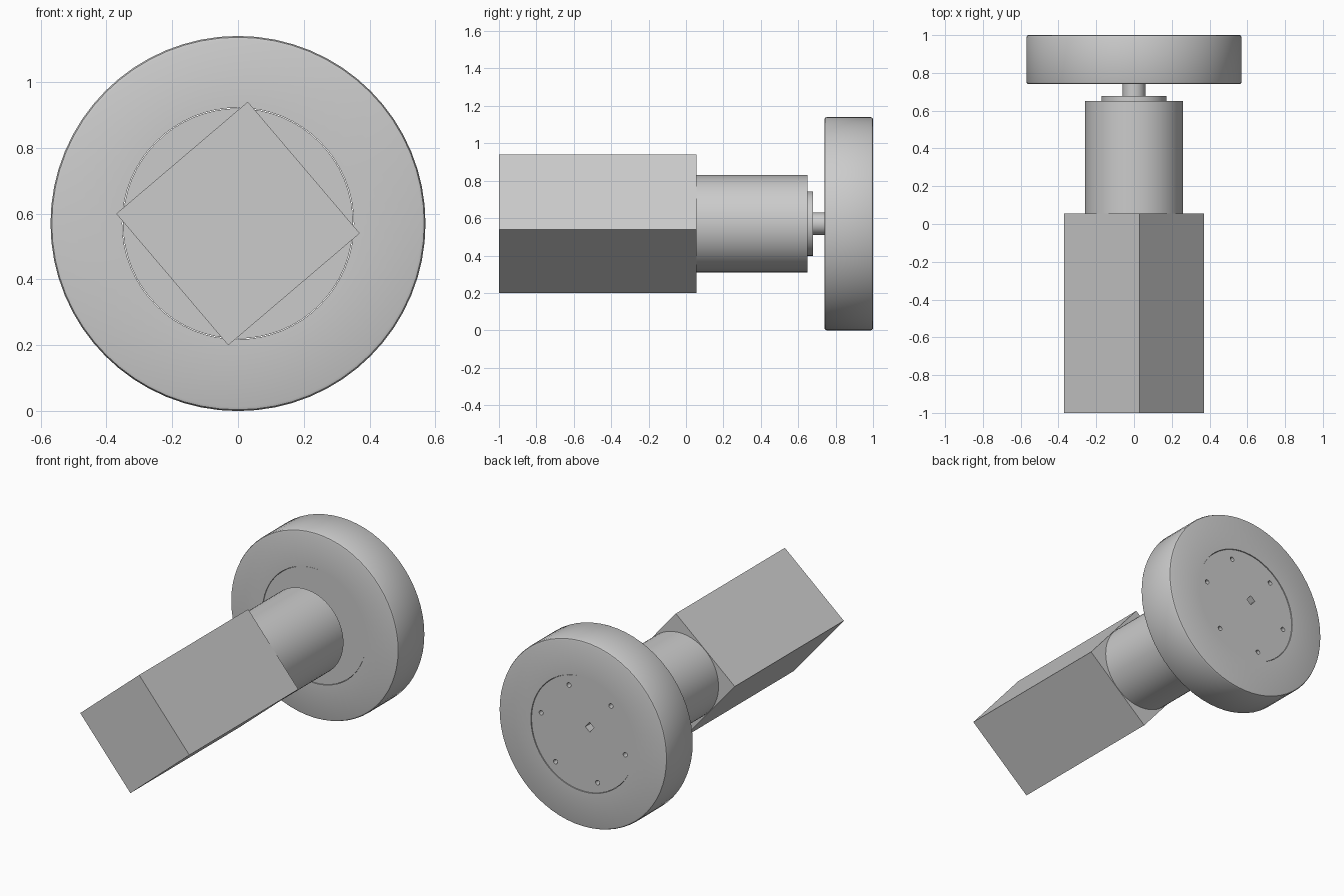
import bpy, bmesh
from math import radians, cos, sin, pi
from mathutils import Matrix

cube = bpy.data.objects.get("Cube")
if cube:
    bpy.data.objects.remove(cube, do_unlink=True)

AXIS_Z = 0.57          # height of the drive axis
TURN = radians(40.4)   # roll of the whole drive about its axis

grey = bpy.data.materials.new("light grey")
grey.use_nodes = True
grey.diffuse_color = (0.6, 0.6, 0.6, 1)
grey.node_tree.nodes["Principled BSDF"].inputs["Base Color"].default_value = grey.diffuse_color


def finish(name, bm, smooth=True):
    bmesh.ops.recalc_face_normals(bm, faces=bm.faces)
    mesh = bpy.data.meshes.new(name)
    bm.to_mesh(mesh)
    bm.free()
    mesh.materials.append(grey)
    ob = bpy.data.objects.new(name, mesh)
    bpy.context.collection.objects.link(ob)
    if smooth:
        bpy.ops.object.select_all(action='DESELECT')
        ob.select_set(True)
        bpy.context.view_layer.objects.active = ob
        bpy.ops.object.shade_smooth_by_angle(angle=radians(35))
    return ob


def lathe(name, profile, closed=False, steps=64):
    """Turn (radius, y) points about the drive axis."""
    bm = bmesh.new()
    verts = [bm.verts.new((r, y, AXIS_Z)) for r, y in profile]
    edges = [bm.edges.new(pair) for pair in zip(verts, verts[1:])]
    if closed:
        edges.append(bm.edges.new((verts[-1], verts[0])))
    bmesh.ops.spin(bm, geom=verts + edges, cent=(0, 0, AXIS_Z), axis=(0, 1, 0),
                   angle=2 * pi, steps=steps)
    bmesh.ops.remove_doubles(bm, verts=bm.verts, dist=0.0005)
    return finish(name, bm)


def disc(name, r, y0, y1):
    return lathe(name, [(0, y0), (r, y0), (r, y1), (0, y1)])


def on_axis(radius, angle, y):
    """Placement at a polar position around the drive axis."""
    return (Matrix.Translation((radius * cos(angle), y, AXIS_Z + radius * sin(angle)))
            @ Matrix.Rotation(-angle, 4, 'Y'))


# Square gearbox housing, just enclosing the motor
bm = bmesh.new()
bmesh.ops.create_cube(bm, size=1, matrix=on_axis(0, TURN, -0.472)
                      @ Matrix.Diagonal((0.525, 1.056, 0.525, 1)))
finish("square_housing", bm, smooth=False)

# Motor body, front boss and output shaft
disc("motor_body", 0.26, 0.05, 0.65)
disc("motor_boss", 0.172, 0.64, 0.678)
disc("output_shaft", 0.06, 0.67, 0.76)

# Tyre ring with small rounded rims
B = 0.352
tyre = [(B, 0.74), (0.558, 0.74), (0.566, 0.743), (0.57, 0.752),
        (0.57, 0.988), (0.566, 0.997), (0.558, 1.0), (B, 1.0)]
lathe("tyre", tyre, closed=True)

# Hub disc, slightly recessed in the tyre
hub = disc("wheel_hub", 0.35, 0.743, 0.996)

# Bolt holes and square keyway cut in the outer hub face
cut = bmesh.new()
for k in range(6):
    bmesh.ops.create_cone(cut, cap_ends=True, segments=16, radius1=0.014, radius2=0.014,
                          depth=0.2, matrix=on_axis(0.29, TURN + pi / 2 + k * pi / 3, 0.996)
                          @ Matrix.Rotation(pi / 2, 4, 'X'))
bmesh.ops.create_cube(cut, size=1, matrix=on_axis(0.068, TURN + pi / 2, 0.996)
                      @ Matrix.Diagonal((0.045, 0.16, 0.04, 1)))
cutter = finish("hub_cutter", cut, smooth=False)
cutter.hide_render = True

mod = hub.modifiers.new("holes", 'BOOLEAN')
mod.operation = 'DIFFERENCE'
mod.solver = 'EXACT'
mod.object = cutter
bpy.ops.object.select_all(action='DESELECT')
hub.select_set(True)
bpy.context.view_layer.objects.active = hub
bpy.ops.object.modifier_move_to_index(modifier=mod.name, index=0)
bpy.ops.object.modifier_apply(modifier=mod.name)
bpy.data.objects.remove(cutter, do_unlink=True)
bpy.ops.object.shade_smooth_by_angle(angle=radians(35))
